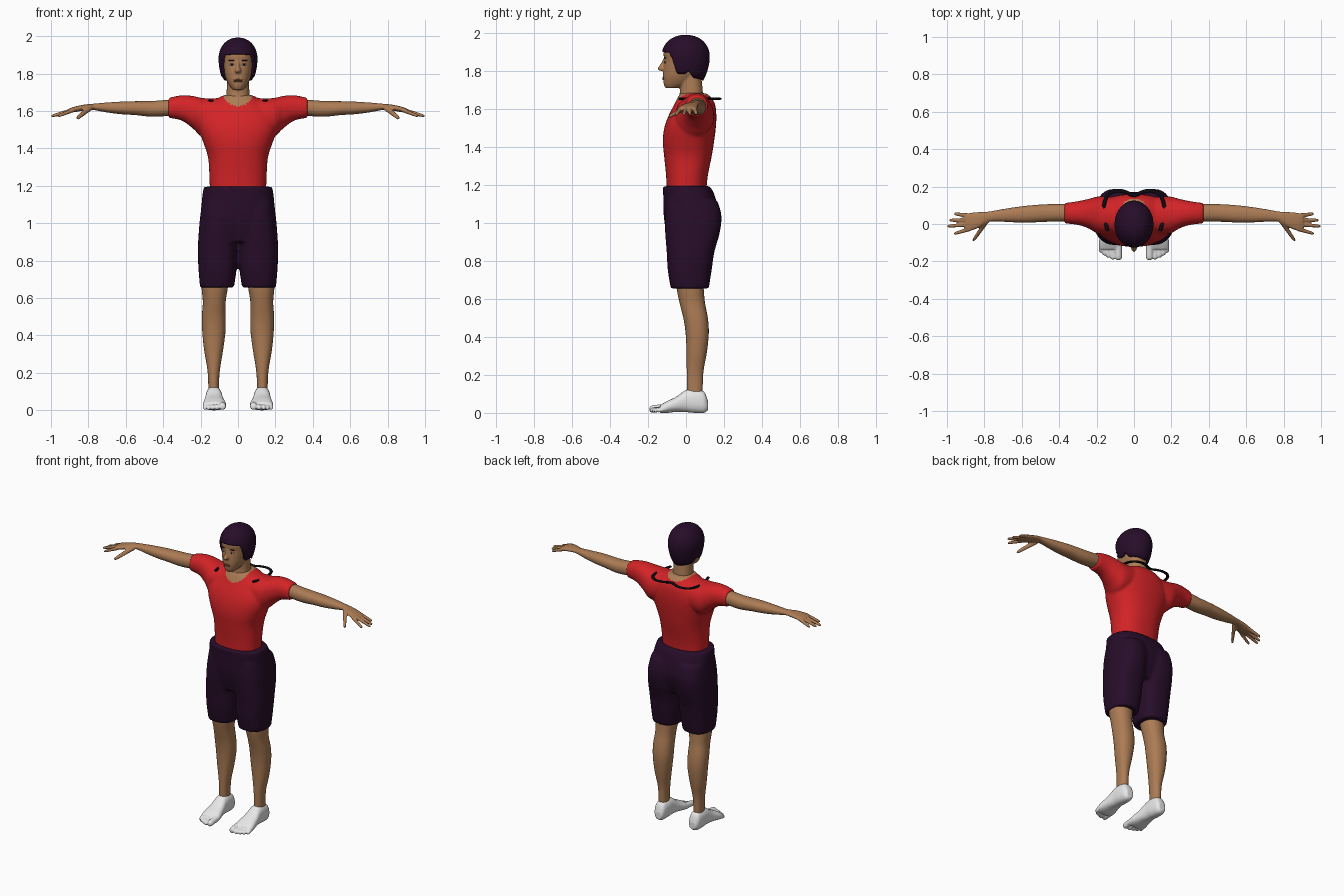
import bpy, bmesh, math
from mathutils import Matrix, Vector

cube = bpy.data.objects.get("Cube")
if cube:
    bpy.data.objects.remove(cube, do_unlink=True)


def material(name, rgb):
    m = bpy.data.materials.new(name)
    m.use_nodes = True
    m.diffuse_color = (*rgb, 1)
    m.node_tree.nodes["Principled BSDF"].inputs["Base Color"].default_value = (*rgb, 1)
    return m


SKIN = material("tan skin", (0.41, 0.20, 0.09))
RED = material("red cloth", (0.65, 0.017, 0.02))
PURPLE = material("dark purple", (0.02, 0.004, 0.022))
WHITE = material("white", (0.82, 0.82, 0.82))
BLACK = material("black strap", (0.004, 0.003, 0.006))
LIP = material("lip brown", (0.24, 0.09, 0.045))
EYE = material("eye grey", (0.45, 0.40, 0.35))


def smooth_sections(keys, steps=4):
    """Catmull-Rom blend between cross-sections."""
    out = []
    for i in range(len(keys) - 1):
        a, b, c, d = (keys[max(0, min(len(keys) - 1, i + k))] for k in (-1, 0, 1, 2))
        for j in range(steps):
            t = j / steps
            out.append([0.5 * (2 * q + (r - p) * t + (2 * p - 5 * q + 4 * r - s) * t * t
                               + (3 * q - p - 3 * r + s) * t ** 3)
                        for p, q, r, s in zip(a, b, c, d)])
    return out + [list(keys[-1])]


def loft(bm, axis, keys, power=2.2, n=32):
    """Skin rounded sections (position, low, high, low, high) along an axis."""
    others = [k for k in range(3) if k != axis]
    rings = []
    for t, lo1, hi1, lo2, hi2 in smooth_sections(keys):
        ring = []
        for k in range(n):
            a = 2 * math.pi * k / n
            c, s = math.cos(a), math.sin(a)
            co = Vector()
            co[axis] = t
            co[others[0]] = (lo1 + hi1) / 2 + (hi1 - lo1) / 2 * math.copysign(abs(c) ** (2 / power), c)
            co[others[1]] = (lo2 + hi2) / 2 + (hi2 - lo2) / 2 * math.copysign(abs(s) ** (2 / power), s)
            ring.append(bm.verts.new(co))
        rings.append(ring)
    for r0, r1 in zip(rings, rings[1:]):
        for k in range(n):
            bm.faces.new((r0[k], r0[(k + 1) % n], r1[(k + 1) % n], r1[k]))
    bm.faces.new(rings[0])
    bm.faces.new(rings[-1])


def digit(bm, axis, p0, p1, r0, r1):
    """Finger or toe: a tapered tube with a rounded tip."""
    p0, p1 = Vector(p0), Vector(p1)
    keys = []
    for t, k in ((0, 1), (0.5, 1), (0.85, 1), (0.96, 0.8), (1, 0.4)):
        p, r = p0.lerp(p1, t), (r0 + (r1 - r0) * t) * k
        q = [p[i] for i in range(3) if i != axis]
        keys.append((p[axis], q[0] - r, q[0] + r, q[1] - r, q[1] + r))
    loft(bm, axis, keys, 2, 14)


def finish(name, bm, mat, voxel=0, relax=4):
    """Make an object; with a voxel size, fuse its shells into one skin."""
    bmesh.ops.recalc_face_normals(bm, faces=bm.faces[:])
    me = bpy.data.meshes.new(name)
    bm.to_mesh(me)
    bm.free()
    ob = bpy.data.objects.new(name, me)
    bpy.context.collection.objects.link(ob)
    if voxel:
        m = ob.modifiers.new("Fuse", 'REMESH')
        m.mode, m.voxel_size = 'VOXEL', voxel
        m = ob.modifiers.new("Relax", 'SMOOTH')
        m.factor, m.iterations = 0.5, relax
        dg = bpy.context.evaluated_depsgraph_get()
        ob.data = bpy.data.meshes.new_from_object(ob.evaluated_get(dg))
        ob.modifiers.clear()
    ob.data.materials.clear()
    ob.data.materials.append(mat)
    ob.data.shade_smooth()
    return ob


def mirror(ob, name):
    me = ob.data.copy()
    me.transform(Matrix.Scale(-1, 4, (1, 0, 0)))
    me.flip_normals()
    bpy.context.collection.objects.link(bpy.data.objects.new(name, me))


def sym(keys):
    return [(z, -w, w, lo, hi) for z, w, lo, hi in keys]


def flip(keys):
    return [(z, -b, -a, lo, hi) for z, a, b, lo, hi in keys]


# Shirt: torso and sleeves fused, with the open neckline in skin
bm = bmesh.new()
loft(bm, 2, sym([(1.15, .15, -.1, .105), (1.25, .153, -.105, .115), (1.35, .16, -.115, .135),
                 (1.43, .185, -.122, .148), (1.5, .21, -.115, .157), (1.56, .215, -.095, .16),
                 (1.62, .17, -.065, .155), (1.66, .12, -.045, .135), (1.685, .075, -.03, .105)]), 2.3, 48)
sleeve = [(.06, -.05, .14, 1.5, 1.67), (.18, -.055, .148, 1.46, 1.668), (.24, -.025, .135, 1.505, 1.68),
          (.3, -.005, .122, 1.548, 1.684), (.372, .003, .112, 1.563, 1.67)]
loft(bm, 0, sleeve)
loft(bm, 0, [(-k[0], *k[1:]) for k in sleeve])
shirt = finish("shirt", bm, RED, 0.008, 6)
shirt.data.materials.append(SKIN)
for f in shirt.data.polygons:
    x, y, z = f.center
    drop = .075 if y < .03 else .04
    f.material_index = int((x / .08) ** 2 + ((z - 1.7) / drop) ** 2 < 1)

# Shorts: hips and two legs fused
bm = bmesh.new()
loft(bm, 2, sym([(1.195, .182, -.122, .125), (1.15, .19, -.12, .15), (1.05, .2, -.118, .172),
                 (.97, .206, -.108, .16), (.9, .2, -.09, .13)]), 2.5, 48)
thigh = [(1.12, .01, .188, -.105, .165), (1.04, .0, .202, -.112, .187), (.95, .0, .21, -.11, .178),
         (.85, .003, .215, -.102, .15), (.75, .008, .211, -.096, .135), (.655, .022, .203, -.08, .12)]
loft(bm, 2, thigh, 2.5)
loft(bm, 2, flip(thigh), 2.5)
finish("shorts", bm, PURPLE, 0.01, 4)

# Bare lower legs
bm = bmesh.new()
loft(bm, 2, [(.08, .1, .16, .005, .085), (.14, .102, .159, .004, .088), (.22, .096, .164, .004, .092),
             (.32, .08, .181, .003, .11), (.42, .067, .191, -.002, .12), (.5, .066, .193, -.014, .115),
             (.58, .066, .188, -.034, .1), (.66, .054, .195, -.05, .093), (.74, .05, .195, -.055, .09)])
mirror(finish("left_leg", bm, SKIN), "right_leg")

# Feet with toes
bm = bmesh.new()
loft(bm, 1, [(.116, .105, .15, .015, .06), (.095, .092, .166, 0, .112), (.045, .086, .172, 0, .126),
             (0, .084, .173, .004, .121), (-.05, .075, .18, .005, .086), (-.1, .064, .188, 0, .062),
             (-.135, .064, .186, 0, .042)], 2.4)
for x, tip, r in ((.083, -.192, .019), (.113, -.19, .0135), (.136, -.18, .013),
                  (.157, -.168, .0125), (.176, -.152, .012)):
    digit(bm, 1, (x, -.1, r + .012), (x, tip, r), r, r)
mirror(finish("left_foot", bm, WHITE, 0.005, 2), "right_foot")

# Arms with hands and fingers
bm = bmesh.new()
loft(bm, 0, [(.3, .015, .1, 1.585, 1.66), (.37, .013, .106, 1.574, 1.66), (.46, .012, .106, 1.569, 1.653),
             (.55, .008, .1, 1.578, 1.652), (.62, .008, .092, 1.582, 1.65), (.7, .012, .08, 1.592, 1.645),
             (.78, .012, .066, 1.606, 1.638), (.82, -.015, .065, 1.603, 1.634),
             (.87, -.035, .06, 1.594, 1.624), (.905, -.034, .055, 1.59, 1.612)])
for y0, tip in ((-.026, (.963, -.052, 1.572)), (-.002, (.999, -.012, 1.572)),
                (.022, (.988, .02, 1.573)), (.045, (.962, .054, 1.576))):
    digit(bm, 0, (.875, y0, 1.607), tip, .0125, .0085)
digit(bm, 1, (.79, .012, 1.618), (.86, -.091, 1.56), .016, .01)
mirror(finish("left_arm", bm, SKIN, 0.005, 2), "right_arm")

# Head, nose, ears and neck
bm = bmesh.new()
loft(bm, 2, sym([(1.712, .026, -.108, -.04), (1.735, .046, -.118, .02), (1.775, .066, -.121, .06),
                 (1.82, .077, -.119, .09), (1.86, .084, -.115, .102), (1.9, .087, -.118, .105),
                 (1.94, .075, -.1, .09), (1.965, .05, -.06, .06)]))
loft(bm, 2, sym([(1.58, .066, -.04, .09), (1.64, .065, -.038, .092), (1.7, .061, -.032, .088),
                 (1.78, .058, -.03, .08)]))
loft(bm, 2, sym([(1.865, .007, -.122, -.09), (1.84, .01, -.134, -.09), (1.815, .017, -.15, -.09),
                 (1.803, .013, -.138, -.09)]), 2, 16)
finish("head", bm, SKIN, 0.005, 3)


def blobs(name, mat, items):
    bm = bmesh.new()
    for centre, size in items:
        bmesh.ops.create_uvsphere(bm, u_segments=16, v_segments=10, radius=1, matrix=
                                  Matrix.Translation(centre) @ Matrix.Diagonal((*size, 1)))
    finish(name, bm, mat)


# Facial features
sides = (-1, 1)
blobs("eyes", EYE, [((s * .032, -.109, 1.848), (.014, .006, .006)) for s in sides])
blobs("pupils", PURPLE, [((s * .032, -.113, 1.848), (.005, .004, .005)) for s in sides])
blobs("eyebrows", PURPLE, [((s * .034, -.110, 1.87), (.018, .006, .003)) for s in sides])
blobs("lips", LIP, [((0, -.119, z), (.024, .006, .004)) for z in (1.758, 1.766)])

# Hair: a cap reaching from the crown down to a hairline that varies around the head
hairline = [(0, 1.905), (46, 1.9), (57, 1.865), (66, 1.785), (88, 1.785),
            (98, 1.8), (115, 1.765), (180, 1.75)]


def hairline_height(deg):
    for (a, za), (b, zb) in zip(hairline, hairline[1:]):
        if deg <= b:
            return za + (zb - za) * (deg - a) / (b - a)
    return hairline[-1][1]


bm = bmesh.new()
N, ROWS, TOP = 72, 18, 1.992
crown = bm.verts.new((0, 0, TOP))
grid = []
for i in range(N):
    deg = i * 360 / N
    low = hairline_height(min(deg, 360 - deg))
    a = math.radians(deg)
    column = []
    for j in range(1, ROWS + 1):
        z = TOP - (TOP - low) * (j / ROWS) ** 2
        d = z - 1.88
        k = max(0, 1 - (d / .112) ** 2) ** .45 if d > 0 else 1 - 16 * d * d
        column.append(bm.verts.new((.104 * k * math.sin(a), -.002 - .127 * k * math.cos(a), z)))
    grid.append(column)
for c0, c1 in zip(grid, grid[1:] + grid[:1]):
    bm.faces.new((crown, c0[0], c1[0]))
    for j in range(ROWS - 1):
        bm.faces.new((c0[j], c0[j + 1], c1[j + 1], c1[j]))
hair = finish("hair", bm, PURPLE)
shell = hair.modifiers.new("Thickness", 'SOLIDIFY')
shell.thickness, shell.offset = 0.02, -1

# Flat strap looping behind the shoulders and through to the front
half = [(.05, .175), (.1, .18), (.145, .155), (.163, .1), (.16, .03), (.14, -.038)]
path = [(-x, y) for x, y in reversed(half)] + [(0, .148)] + half
curve = bpy.data.curves.new("strap", 'CURVE')
curve.dimensions = '3D'
curve.bevel_depth, curve.bevel_resolution = 0.01, 3
curve.use_fill_caps = True
spline = curve.splines.new('NURBS')
spline.points.add(len(path) - 1)
for p, (x, y) in zip(spline.points, path):
    p.co = (x, y, 0, 1)
spline.order_u, spline.use_endpoint_u = 3, True
curve.materials.append(BLACK)
strap = bpy.data.objects.new("strap", curve)
strap.location.z, strap.scale.z = 1.656, 0.6
bpy.context.collection.objects.link(strap)
